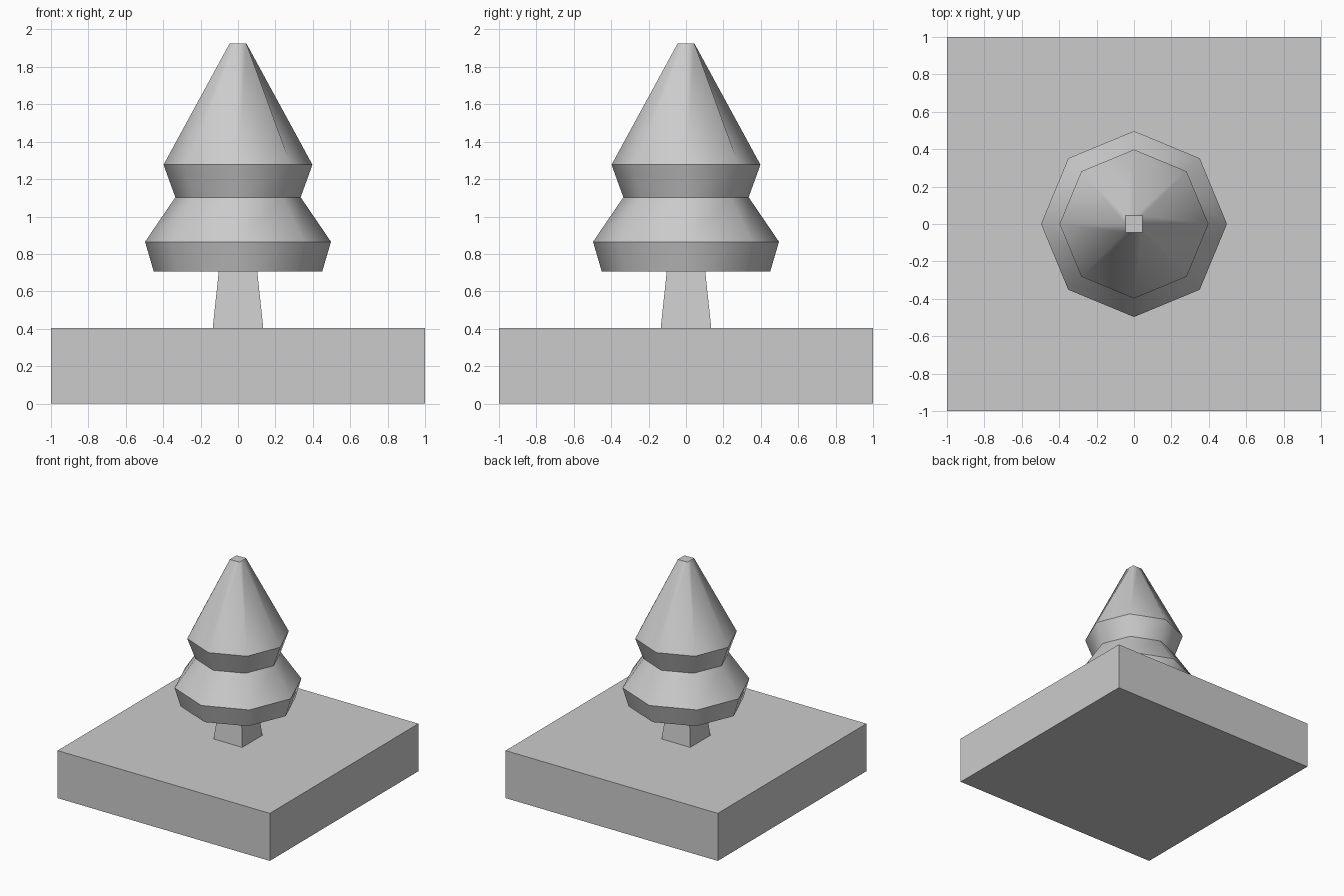
import bpy, bmesh
from math import sin, cos, pi, sqrt

if "Cube" in bpy.data.objects:
    bpy.data.objects.remove(bpy.data.objects["Cube"])


def loft(name, rings, smooth=False):
    """Skin a stack of rings (lists of points), capped at both ends."""
    bm = bmesh.new()
    loops = [[bm.verts.new(p) for p in ring] for ring in rings]
    n = len(loops[0])
    for a, b in zip(loops, loops[1:]):
        for i in range(n):
            j = (i + 1) % n
            f = bm.faces.new((a[i], a[j], b[j], b[i]))
            f.smooth = smooth
    bm.faces.new(loops[0][::-1])
    bm.faces.new(loops[-1])
    # keep the ring edges crisp
    for loop in loops:
        for i in range(n):
            bm.edges.get((loop[i], loop[(i + 1) % n])).smooth = False
    bmesh.ops.recalc_face_normals(bm, faces=bm.faces[:])
    mesh = bpy.data.meshes.new(name)
    bm.to_mesh(mesh)
    bm.free()
    obj = bpy.data.objects.new(name, mesh)
    bpy.context.collection.objects.link(obj)
    return obj


def square(h, z):
    return [(h, -h, z), (h, h, z), (-h, h, z), (-h, -h, z)]


def octagon(r, z, diagonal=1.0):
    ring = []
    for i in range(8):
        k = r * (diagonal if i % 2 else 1.0)
        ring.append((k * cos(i * pi / 4), k * sin(i * pi / 4), z))
    return ring


# Ground block
loft("ground_block", [square(1.0, 0.0), square(1.0, 0.405)])

# Tapered square trunk
loft("trunk", [square(0.135, 0.405), square(0.103, 0.705)])

# Two-tier octagonal foliage, ending in a small square tip
profile = [(0.45, 0.705), (0.497, 0.865), (0.335, 1.103), (0.398, 1.277)]
rings = [octagon(r, z) for r, z in profile]
rings.append(octagon(0.045, 1.925, sqrt(2)))
loft("foliage", rings, smooth=True)
